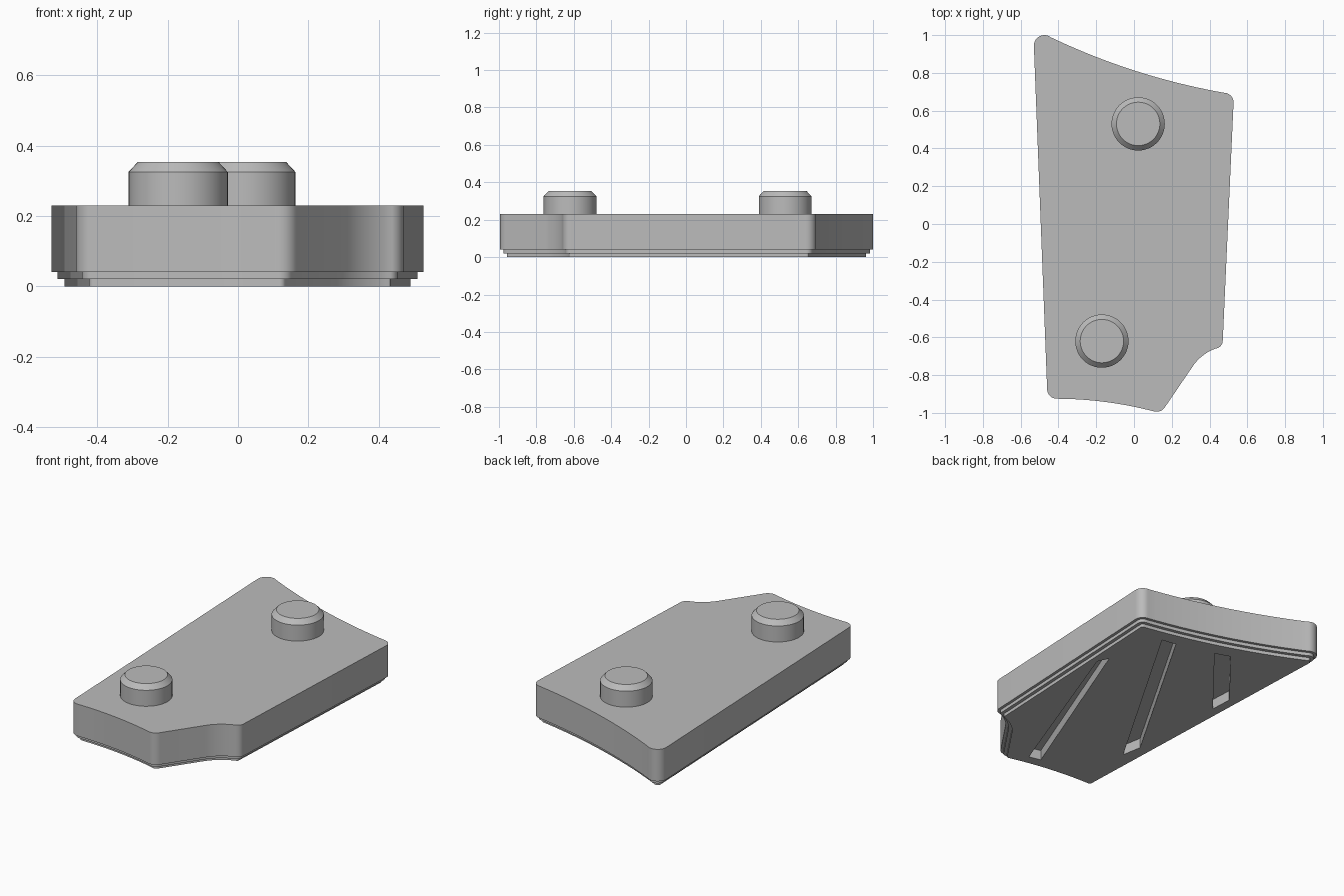
import bpy, bmesh, math
from mathutils import Vector

cube = bpy.data.objects.get("Cube")
if cube:
    bpy.data.objects.remove(cube)

grey = bpy.data.materials.new("light_grey")
grey.use_nodes = True
grey.diffuse_color = (0.5, 0.5, 0.5, 1)
grey.node_tree.nodes["Principled BSDF"].inputs["Base Color"].default_value = (0.5, 0.5, 0.5, 1)


def arc(a, m, b, steps):
    """Points on the circular arc from a through m to b."""
    a, m, b = Vector(a), Vector(m), Vector(b)
    u, v = m - a, b - a
    k = 2 * (u.x * v.y - u.y * v.x)
    c = a + Vector((v.y * u.length_squared - u.y * v.length_squared,
                    u.x * v.length_squared - v.x * u.length_squared)) / k
    p, q = a - c, b - c
    sweep = math.atan2(p.x * q.y - p.y * q.x, p.dot(q))
    start = math.atan2(p.y, p.x)
    return [c + p.length * Vector((math.cos(start + sweep * i / steps),
                                   math.sin(start + sweep * i / steps)))
            for i in range(steps + 1)]


def inset(points, d):
    """Offset a clockwise outline inwards by d."""
    result = []
    for i, p in enumerate(points):
        e1 = (p - points[i - 1]).normalized()
        e2 = (points[(i + 1) % len(points)] - p).normalized()
        n1, n2 = Vector((e1.y, -e1.x)), Vector((e2.y, -e2.x))
        result.append(p + (n1 + n2) * d / (1 + n1.dot(n2)))
    return result


def stack(name, layers):
    """Solid from equal-sized rings of 2D points, given as (points, z)."""
    bm = bmesh.new()
    rings = [[bm.verts.new((p[0], p[1], z)) for p in pts] for pts, z in layers]
    for low, high in zip(rings, rings[1:]):
        for i in range(len(low)):
            bm.faces.new((low[i - 1], low[i], high[i], high[i - 1]))
    bm.faces.new(rings[0])
    bm.faces.new(rings[-1])
    bmesh.ops.recalc_face_normals(bm, faces=bm.faces)
    mesh = bpy.data.meshes.new(name)
    bm.to_mesh(mesh)
    bm.free()
    mesh.materials.append(grey)
    obj = bpy.data.objects.new(name, mesh)
    bpy.context.collection.objects.link(obj)
    return obj


def activate(obj):
    bpy.ops.object.select_all(action="DESELECT")
    obj.select_set(True)
    bpy.context.view_layer.objects.active = obj


def circle(x, y, r, n=48):
    return [(x + r * math.cos(math.tau * i / n), y + r * math.sin(math.tau * i / n))
            for i in range(n)]


# Plate outline: rounded corners and curved edges, joined by straight sides
arcs = [
    ((-.53, .945), (-.505, .991), (-.44, .988), 10),
    ((-.44, .988), (.01, .81), (.475, .695), 20),
    ((.475, .695), (.512, .68), (.527, .64), 8),
    ((.47, -.615), (.461, -.643), (.43, -.66), 8),
    ((.43, -.66), (.36, -.7), (.31, -.755), 10),
    ((.167, -.965), (.142, -.989), (.105, -.992), 8),
    ((.105, -.992), (-.13, -.945), (-.41, -.925), 14),
    ((-.41, -.925), (-.445, -.91), (-.46, -.87), 8),
]
outline = []
for a in arcs:
    for p in arc(*a):
        if not outline or (p - outline[-1]).length > 1e-4:
            outline.append(p)

# Plate with two small steps around its underside
foot, step = inset(outline, .037), inset(outline, .017)
plate = stack("plate", [(foot, 0), (foot, .02), (step, .02), (step, .04),
                        (outline, .04), (outline, .23)])

# Three diagonal slots cut into the underside
slots = [
    [(.40, .26), (.432, .193), (.037, -.874), (-.036, -.857)],
    [(.306, .61), (.217, .625), (-.375, -.394), (-.353, -.515)],
    [(-.016, .685), (-.107, .716), (-.415, .337), (-.408, .203)],
]
for quad in slots:
    cutter = stack("slot_cutter", [(quad, -.05), (quad, .06)])
    cutter.hide_render = True
    mod = plate.modifiers.new("slot", "BOOLEAN")
    mod.operation = "DIFFERENCE"
    mod.solver = "EXACT"
    mod.object = cutter
    activate(plate)
    bpy.ops.object.modifier_apply(modifier=mod.name)
    bpy.data.objects.remove(cutter)

# Two chamfered pegs on top
pegs = [stack(name, [(circle(x, y, .141), .22), (circle(x, y, .141), .325),
                     (circle(x, y, .115), .353)])
        for name, x, y in (("back_peg", .022, .53), ("front_peg", -.17, -.62))]

for obj in [plate] + pegs:
    activate(obj)
    bpy.ops.object.shade_smooth_by_angle(angle=math.radians(30))
